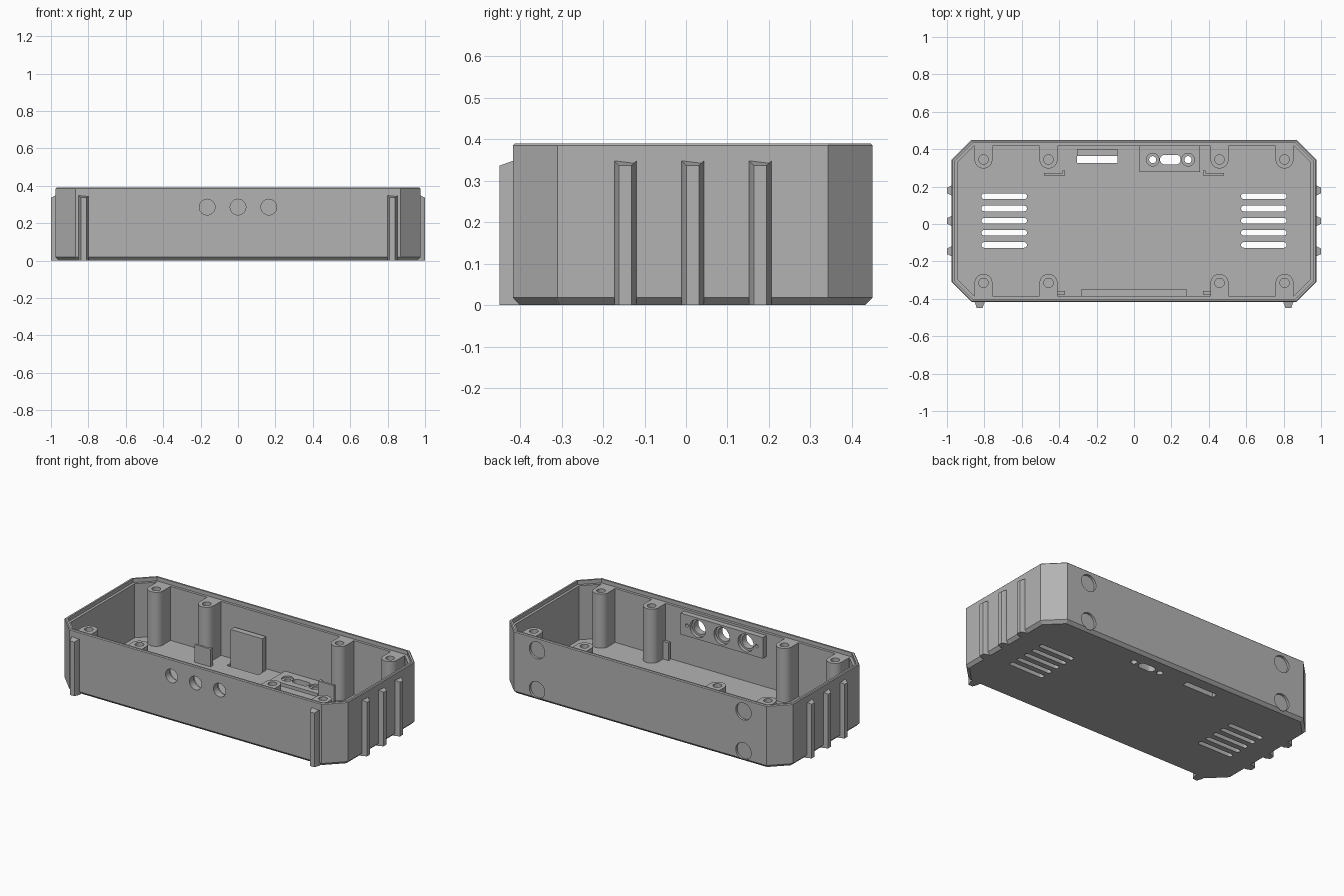
import bpy, bmesh, math

if "Cube" in bpy.data.objects:
    bpy.data.objects.remove(bpy.data.objects["Cube"], do_unlink=True)

grey = bpy.data.materials.new("plain grey")
grey.use_nodes = True
grey.diffuse_color = (0.45, 0.45, 0.45, 1)
grey.node_tree.nodes["Principled BSDF"].inputs["Base Color"].default_value = grey.diffuse_color

CENTRE_Y, HALF_X, HALF_Y, CORNER = 0.0165, 0.975, 0.4335, 0.107
WALL, FLOOR, LEDGE, TOP = 0.032, 0.03, 0.366, 0.39
BACK = CENTRE_Y + HALF_Y - WALL      # inner face of back wall
FRONT = CENTRE_Y - HALF_Y + WALL     # inner face of front wall


def finish(name, bm):
    bmesh.ops.recalc_face_normals(bm, faces=bm.faces)
    mesh = bpy.data.meshes.new(name)
    bm.to_mesh(mesh)
    bm.free()
    mesh.materials.append(grey)
    obj = bpy.data.objects.new(name, mesh)
    bpy.context.collection.objects.link(obj)
    return obj


def loft(name, rings):
    """Closed solid through a list of equal-length point rings."""
    bm = bmesh.new()
    loops = [[bm.verts.new(p) for p in ring] for ring in rings]
    n = len(loops[0])
    for a, b in zip(loops, loops[1:]):
        for i in range(n):
            j = (i + 1) % n
            bm.faces.new((a[i], a[j], b[j], b[i]))
    bm.faces.new(loops[0])
    bm.faces.new(loops[-1])
    return finish(name, bm)


def prism(name, outline, low, high, axis="z"):
    """Extrude an outline along z, or an x-z outline along y."""
    place = (lambda u, v, w: (u, v, w)) if axis == "z" else (lambda u, v, w: (u, w, v))
    return loft(name, [[place(u, v, w) for u, v in outline] for w in (low, high)])


def rect(x0, x1, y0, y1):
    return [(x0, y0), (x1, y0), (x1, y1), (x0, y1)]


def arc(x, y, r, start, end, steps):
    return [(x + r * math.cos(t), y + r * math.sin(t))
            for t in (start + (end - start) * i / steps for i in range(steps + 1))]


def circle(x, y, r):
    return arc(x, y, r, 0, math.tau, 32)[:-1]


def slot(x0, x1, y, r):
    q = math.pi / 2
    return arc(x1 - r, y, r, -q, q, 10) + arc(x0 + r, y, r, q, 3 * q, 10)


def cut(obj, outline, low, high, axis="z"):
    tool = prism("cutter", outline, low, high, axis)
    tool.hide_render = True
    mod = obj.modifiers.new("cut", "BOOLEAN")
    mod.operation, mod.solver, mod.object = "DIFFERENCE", "EXACT", tool
    bpy.context.view_layer.objects.active = obj
    bpy.ops.object.modifier_apply(modifier=mod.name)
    bpy.data.objects.remove(tool, do_unlink=True)


def octagon(inset, z):
    x, y = HALF_X - inset, HALF_Y - inset
    c = CORNER - inset * (2 - math.sqrt(2))
    half = [(x, c - y), (x, y - c), (x - c, y), (c - x, y)]
    return [(s * px, CENTRE_Y + s * py, z) for s in (1, -1) for px, py in half]


# Open tray with bevelled base and stepped rim
tray = loft("case_tray", [octagon(d, z) for d, z in (
    (0.018, 0), (0, 0.018), (0, TOP - 0.005), (0.005, TOP), (WALL / 2, TOP),
    (WALL / 2, LEDGE), (WALL, LEDGE), (WALL, FLOOR))])

# Port base on the floor, button panel on the front wall
port_base = prism("port_base", rect(0.03, 0.353, 0.278, BACK), FLOOR, FLOOR + 0.02)
panel = prism("button_panel", rect(-0.283, 0.283, 0.22, 0.352), FRONT, FRONT + 0.034, "y")

# Vent slots and switch opening
for side in (-1, 1):
    for i in range(5):
        x0, x1 = sorted((side * 0.572, side * 0.816))
        cut(tray, slot(x0, x1, 0.148 - 0.065 * i, 0.015), -0.1, 0.1)
cut(tray, rect(-0.305, -0.087, 0.326, 0.363), -0.1, 0.1)

# Port opening with two countersunk screw holes
for part in (tray, port_base):
    cut(part, slot(0.139, 0.25, 0.344, 0.026), -0.1, 0.1)
    for x in (0.1, 0.289):
        cut(part, circle(x, 0.344, 0.019), -0.1, 0.1)
for x in (0.1, 0.289):
    cut(port_base, circle(x, 0.344, 0.034), FLOOR + 0.01, 0.1)

# Button holes, wider on the inside, and panel screw holes
for x in (-0.165, 0, 0.165):
    for part in (tray, panel):
        cut(part, circle(x, 0.286, 0.042), -0.6, -0.2, "y")
    cut(panel, circle(x, 0.286, 0.054), FRONT + 0.012, -0.2, "y")
for x in (-0.24, 0.24):
    cut(panel, circle(x, 0.286, 0.01), FRONT + 0.01, -0.2, "y")

# Round recesses in the back wall
for x in (-0.71, 0.71):
    for z in (0.065, 0.312):
        cut(tray, circle(x, z, 0.053), BACK + WALL - 0.015, 0.6, "y")

# Screw posts joined to the long walls
for x in (-0.805, -0.457, 0.457, 0.805):
    for label, y, wall, s in (("back", 0.345, BACK, 1), ("front", -0.315, FRONT, -1)):
        r = 0.048
        outline = [(x - r, wall)] + arc(x, y, r, math.pi, math.pi * (1 + s), 16) + [(x + r, wall)]
        post = prism(label + "_screw_post", outline, FLOOR, LEDGE)
        cut(post, circle(x, y, 0.025), 0.12, 0.5)

# Switch support and board clips
prism("switch_support", rect(-0.305, -0.087, 0.363, 0.4), FLOOR, 0.24)
for s in (-1, 1):
    clip = [(0.37, 0.258), (0.48, 0.258), (0.48, 0.272), (0.382, 0.272), (0.382, 0.285), (0.37, 0.285)]
    prism("back_board_clip", [(s * x, y) for x, y in clip], FLOOR, 0.14)
    prism("front_board_clip", rect(s * 0.37, s * 0.41, -0.376, -0.358), FLOOR, 0.14)


# Tapered outer ribs with sloping tops
def rib(name, place, wall, tip):
    section = [(-0.027, wall - 0.025), (-0.027, wall), (-0.015, tip),
               (0.015, tip), (0.027, wall), (0.027, wall - 0.025)]
    loft(name, [[place(u, d) + (z - (0.012 if z and d == tip else 0),) for u, d in section]
                for z in (0, 0.348)])


for s in (-1, 1):
    for y in (-0.146, 0.0165, 0.179):
        rib("side_rib", lambda u, d: (s * d, y + u), HALF_X, 1.0)
    rib("front_rib", lambda u, d: (s * 0.825 + u, -d), HALF_Y - CENTRE_Y, 0.45)

# Smooth the round parts while keeping edges crisp
for obj in bpy.context.collection.objects:
    if obj.type == "MESH" and grey.name in obj.data.materials:
        bpy.ops.object.select_all(action="DESELECT")
        obj.select_set(True)
        bpy.context.view_layer.objects.active = obj
        bpy.ops.object.shade_smooth_by_angle(angle=math.radians(30))
